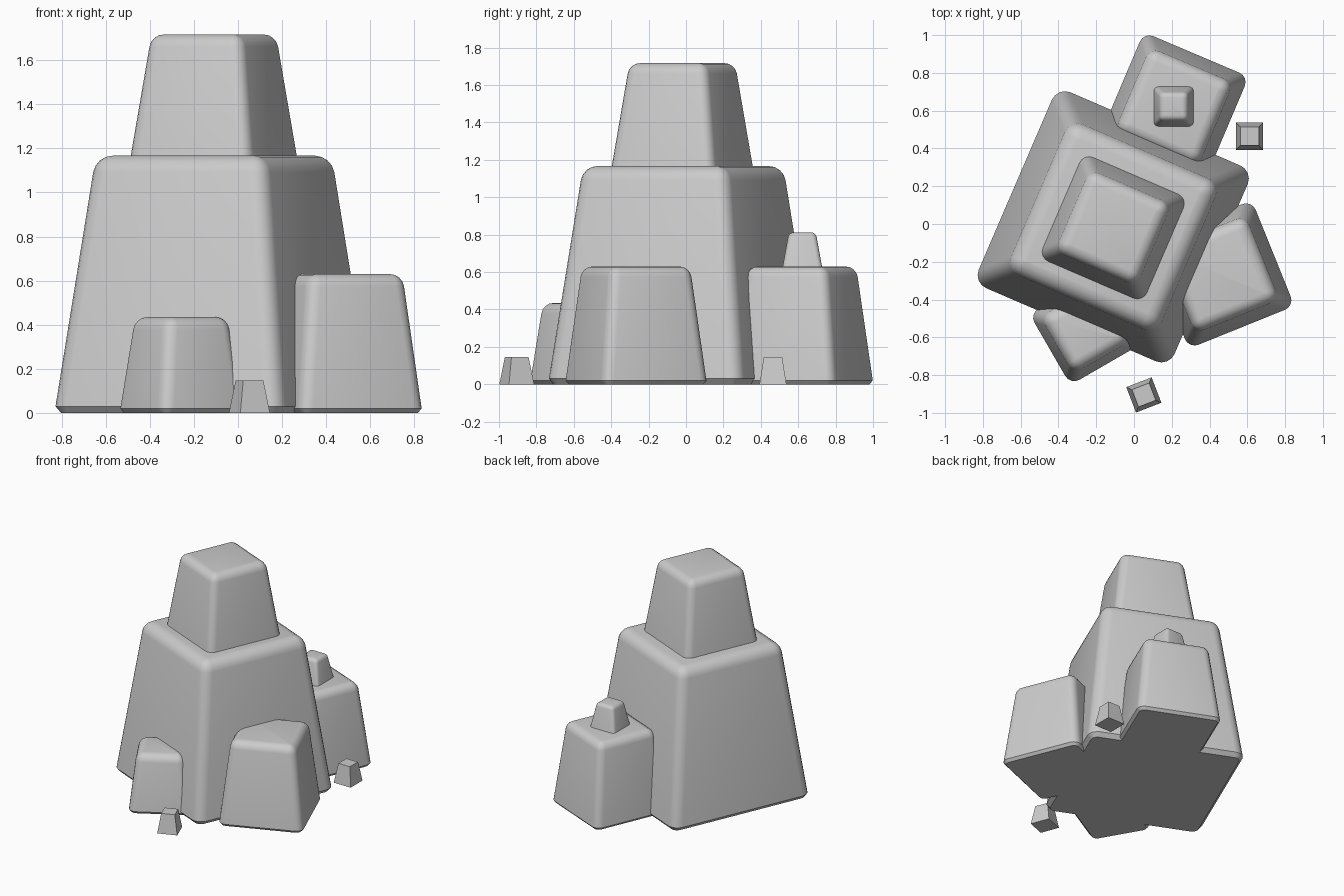
import bpy, bmesh
from math import sin, cos, pi, radians

if "Cube" in bpy.data.objects:
    bpy.data.objects.remove(bpy.data.objects["Cube"])


def finish(name, bm, loc, angle):
    bmesh.ops.recalc_face_normals(bm, faces=bm.faces[:])
    mesh = bpy.data.meshes.new(name)
    bm.to_mesh(mesh)
    bm.free()
    ob = bpy.data.objects.new(name, mesh)
    bpy.context.collection.objects.link(ob)
    ob.location = loc
    ob.rotation_euler.z = radians(angle)
    return ob


def loft(rings):
    """Skin a stack of equal-length point rings and cap both ends."""
    bm = bmesh.new()
    vs = [[bm.verts.new(p) for p in ring] for ring in rings]
    n = len(vs[0])
    for a, b in zip(vs, vs[1:]):
        for i in range(n):
            j = (i + 1) % n
            bm.faces.new((a[i], a[j], b[j], b[i]))
    bm.faces.new(vs[0][::-1])
    bm.faces.new(vs[-1])
    return bm


def square(h, z, r=0, seg=0):
    """Square of half width h with rounded corners of radius r."""
    pts = []
    for q in range(4):
        c = (q + 0.5) * pi / 2
        cx, cy = (h - r) * 2 ** 0.5 * cos(c), (h - r) * 2 ** 0.5 * sin(c)
        for k in range(seg + 1):
            a = q * pi / 2 + (k / seg * pi / 2 if seg else pi / 4)
            rr = r if seg else 0
            pts.append((cx + rr * cos(a), cy + rr * sin(a), z))
    return pts


def boulder(name, x, y, z, height, h0, h1, r, foot, angle, seg=4):
    """Tapered block with rounded upright and top edges, small foot chamfer."""
    def ring(zz, inset):
        h = h0 + (h1 - h0) * zz / height
        return square(h - inset, zz, max(r - inset, 0.004), seg)
    rings = [ring(0, foot), ring(foot, 0)]
    for k in range(seg + 1):
        t = k / seg * pi / 2
        rings.append(ring(height - r + r * sin(t), r * (1 - cos(t))))
    ob = finish(name, loft(rings), (x, y, z), angle)
    bpy.ops.object.select_all(action='DESELECT')
    bpy.context.view_layer.objects.active = ob
    ob.select_set(True)
    bpy.ops.object.shade_smooth_by_angle(angle=radians(35))


# Large stacked rocks
boulder("main_rock", -0.11, -0.015, 0, 1.167, 0.568, 0.425, 0.075, 0.03, -23.3)
boulder("top_rock", -0.11, -0.02, 1.08, 0.637, 0.311, 0.228, 0.055, 0.01, -23.3)

# Rocks leaning against the base
boulder("right_rock", 0.457, -0.267, 0, 0.63, 0.304, 0.234, 0.055, 0.02, 22)
boulder("back_rock", 0.212, 0.62, 0, 0.63, 0.304, 0.234, 0.055, 0.02, -23)
boulder("front_rock", -0.257, -0.555, 0, 0.435, 0.22, 0.168, 0.055, 0.02, 30)
boulder("back_cap_rock", 0.21, 0.622, 0.57, 0.242, 0.116, 0.072, 0.025, 0.01, 0)

# Loose flat-sided pebbles
for name, x, y, angle in (("back_pebble", 0.612, 0.465, 0),
                          ("front_pebble", 0.052, -0.905, 21)):
    finish(name, loft([square(0.072, 0), square(0.049, 0.146)]), (x, y, 0), angle)
